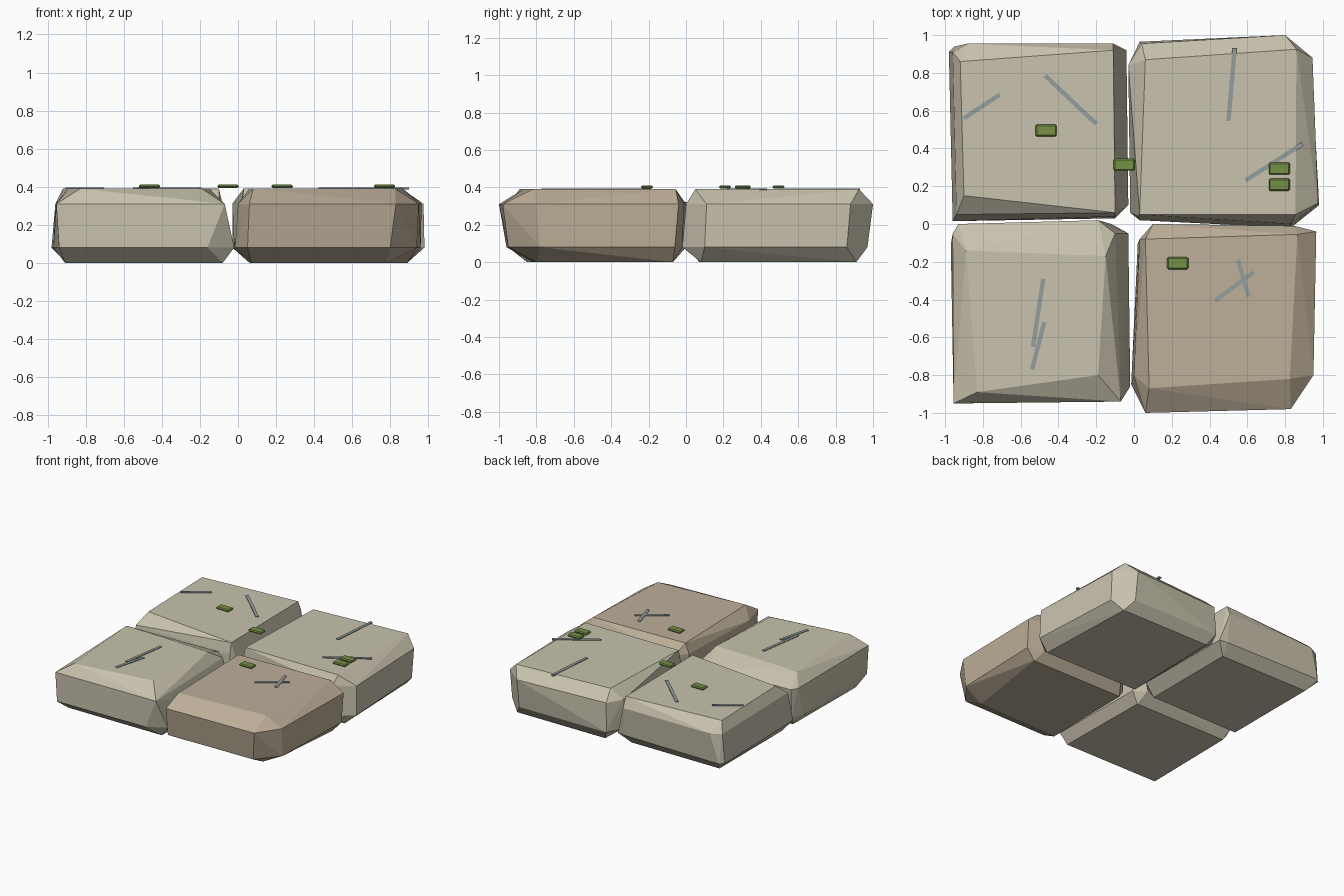
import bpy, bmesh, math
from mathutils import Vector

if "Cube" in bpy.data.objects:
    bpy.data.objects.remove(bpy.data.objects["Cube"])

def material(name, rgb):
    m = bpy.data.materials.new(name)
    m.diffuse_color = (*rgb, 1)
    m.use_nodes = True
    m.node_tree.nodes["Principled BSDF"].inputs["Base Color"].default_value = m.diffuse_color
    return m

PALE = material("pale_stone", (0.58, 0.54, 0.42))
WARM = material("warm_stone", (0.51, 0.43, 0.32))
CRACK = material("crack_grey", (0.30, 0.34, 0.34))
MOSS = material("moss_green", (0.18, 0.28, 0.06))

def finish(name, bm, mat):
    bmesh.ops.recalc_face_normals(bm, faces=bm.faces)
    me = bpy.data.meshes.new(name)
    bm.to_mesh(me)
    bm.free()
    me.materials.append(mat)
    ob = bpy.data.objects.new(name, me)
    bpy.context.collection.objects.link(ob)
    return ob

# Chipped slab: hull of a top face, a wide upper and lower belt, and an inset base
def slab(name, mat, top, upper, lower, base):
    bm = bmesh.new()
    for ring, z in ((top, 0.39), (upper, 0.31), (lower, 0.08), (base, 0.0)):
        for x, y in ring:
            bm.verts.new((x, y, z))
    res = bmesh.ops.convex_hull(bm, input=bm.verts)
    junk = {g for g in res["geom_interior"] + res["geom_unused"]
            if isinstance(g, bmesh.types.BMVert)}
    bmesh.ops.delete(bm, geom=list(junk), context='VERTS')
    bmesh.ops.dissolve_limit(bm, angle_limit=math.radians(4),
                             verts=bm.verts, edges=bm.edges)
    finish(name, bm, mat)

slab("slab_back_left", PALE,
     [(-.92, .86), (-.11, .92), (-.10, .06), (-.90, .15)],
     [(-.96, .91), (-.88, .955), (-.11, .955), (-.10, .04), (-.94, .05)],
     [(-.98, .91), (-.95, .94), (-.11, .93), (-.04, .92), (-.03, .10),
      (-.10, .03), (-.96, .015)],
     [(-.90, .86), (-.12, .86), (-.12, .08), (-.90, .07)])
slab("slab_back_right", PALE,
     [(.06, .87), (.86, .925), (.855, .05), (.03, .05)],
     [(.04, .955), (.80, 1.0), (.945, .88), (.975, .11), (.83, .0),
      (.02, .04), (-.03, .84)],
     [(.03, .965), (.80, .97), (.94, .86), (.98, .10), (.83, -.02),
      (.03, .02), (-.02, .06), (-.03, .84)],
     [(.08, .91), (.86, .91), (.89, .08), (.06, .08)])
slab("slab_front_left", PALE,
     [(-.89, -.14), (-.15, -.17), (-.19, -.80), (-.83, -.89)],
     [(-.93, .0), (-.96, -.05), (-.955, -.95), (-.07, -.94),
      (-.10, -.05), (-.19, .02)],
     [(-.93, -.01), (-.97, -.11), (-.94, -.95), (-.16, -.94),
      (-.02, -.86), (-.03, -.05), (-.12, .0)],
     [(-.90, -.07), (-.09, -.07), (-.08, -.85), (-.91, -.85)])
slab("slab_front_right", WARM,
     [(.06, -.08), (.865, -.055), (.825, -.82), (.08, -.87)],
     [(.10, .0), (.85, -.01), (.965, -.04), (.95, -.80), (.83, -.98),
      (.06, -1.0), (.0, -.80), (.03, -.08)],
     [(.11, -.02), (.83, -.02), (.96, -.06), (.94, -.78), (.80, -.95),
      (.05, -.96), (-.015, -.85), (.02, -.10)],
     [(.08, -.07), (.89, -.07), (.78, -.80), (.07, -.82)])

def box(name, mat, x, y, z, size, angle=0.0, bevel=0.0):
    bm = bmesh.new()
    bmesh.ops.create_cube(bm, size=1)
    bmesh.ops.scale(bm, vec=size, verts=bm.verts)
    if bevel:
        bmesh.ops.bevel(bm, geom=bm.edges[:], offset=bevel, segments=1,
                        affect='EDGES', profile=0.5)
    ob = finish(name, bm, mat)
    ob.location = (x, y, z)
    ob.rotation_euler.z = angle

# Thin crack strips lying on the slab tops
cracks = [(-.90, .56, -.71, .685), (-.47, .785, -.20, .53),
          (.533, .93, .50, .545), (.59, .23, .892, .424),
          (-.48, -.29, -.535, -.65), (-.475, -.52, -.54, -.77),
          (.55, -.19, .607, -.385), (.43, -.405, .635, -.255)]
for i, (x1, y1, x2, y2) in enumerate(cracks):
    d = Vector((x2 - x1, y2 - y1))
    box(f"crack_{i + 1}", CRACK, (x1 + x2) / 2, (y1 + y2) / 2, .39,
        (d.length, .023, .01), math.atan2(d.y, d.x))

# Small bevelled moss patches
for i, (x, y) in enumerate([(-.465, .495), (-.052, .314), (.77, .293),
                            (.77, .208), (.232, -.208)]):
    box(f"moss_{i + 1}", MOSS, x, y, .402, (.112, .064, .018), bevel=.007)
